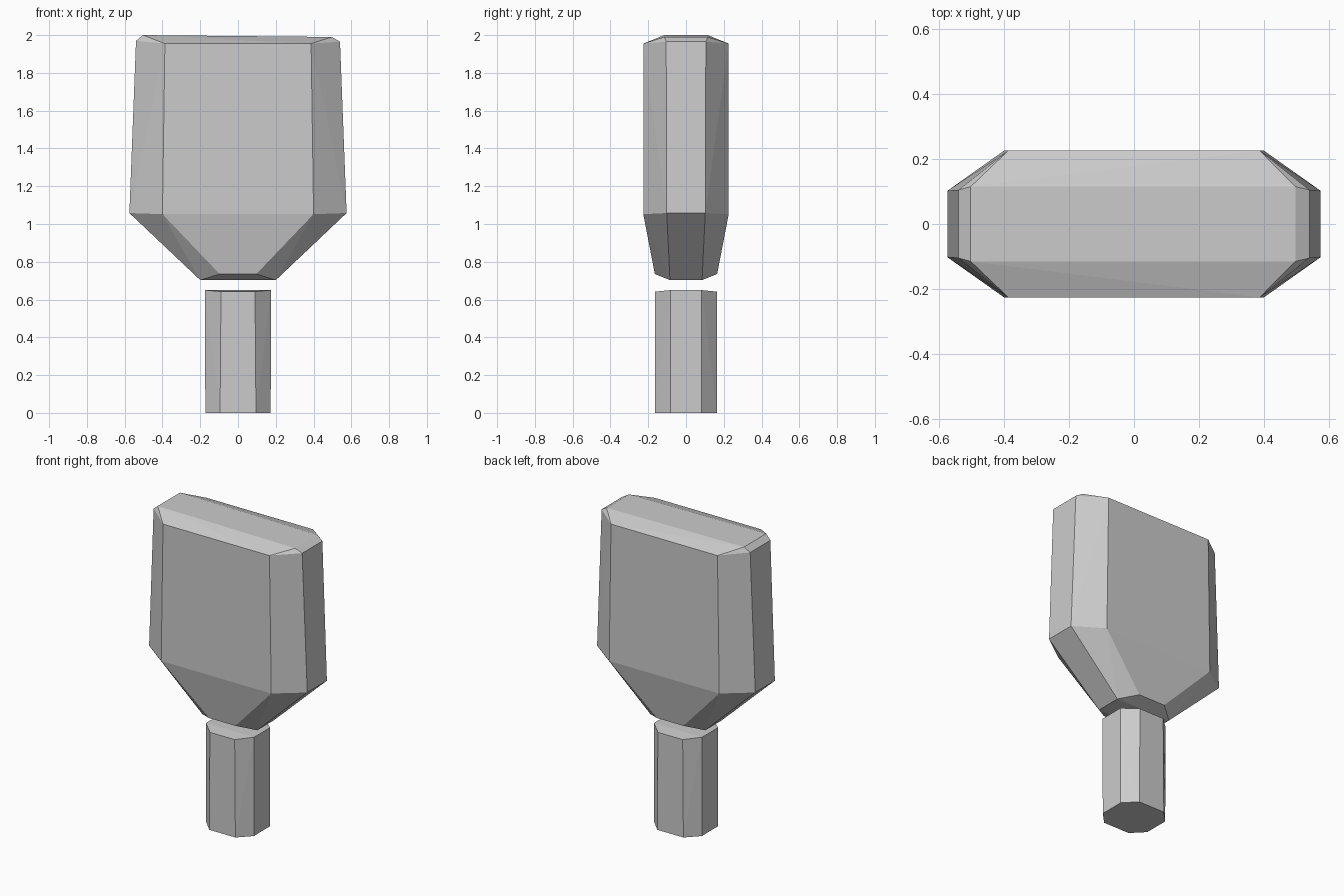
import bpy, bmesh, math

if "Cube" in bpy.data.objects:
    bpy.data.objects.remove(bpy.data.objects["Cube"])


def octagon(side_x, side_y, side_z, face_x, face_y, face_z, skew=0.0):
    """Eight ring points: side corners and front/back corners, z lowered by skew on the right."""
    pts = []
    for sx in (-1, 1):
        for sy in (-1, 1):
            pts.append((sx * side_x, sy * side_y, side_z - (skew if sx > 0 else 0)))
            pts.append((sx * face_x, sy * face_y, face_z))
    return pts


def faceted_solid(name, points):
    """Convex flat-faced solid wrapped round the given points."""
    bm = bmesh.new()
    for p in points:
        bm.verts.new(p)
    bmesh.ops.convex_hull(bm, input=bm.verts[:])
    bmesh.ops.dissolve_limit(bm, angle_limit=math.radians(1),
                             verts=bm.verts[:], edges=bm.edges[:])
    bmesh.ops.recalc_face_normals(bm, faces=bm.faces[:])
    mesh = bpy.data.meshes.new(name)
    bm.to_mesh(mesh)
    bm.free()
    obj = bpy.data.objects.new(name, mesh)
    bpy.context.collection.objects.link(obj)
    return obj


# Handle: short eight-sided post with a slightly ridged top
faceted_solid("handle",
              octagon(0.173, 0.083, 0.0, 0.095, 0.163, 0.0)
              + octagon(0.175, 0.083, 0.65, 0.09, 0.163, 0.642))

# Paddle head: tapered neck, broad bevelled body and chamfered top
ridge = [(x, y, 2.0 if x < 0 else 1.99) for x in (-0.503, 0.497) for y in (-0.115, 0.115)]
faceted_solid("paddle_head",
              octagon(0.2, 0.085, 0.703, 0.097, 0.165, 0.735)
              + octagon(0.575, 0.102, 1.058, 0.4, 0.226, 1.052)
              + octagon(0.54, 0.105, 1.97, 0.387, 0.226, 1.955, 0.005)
              + ridge)
